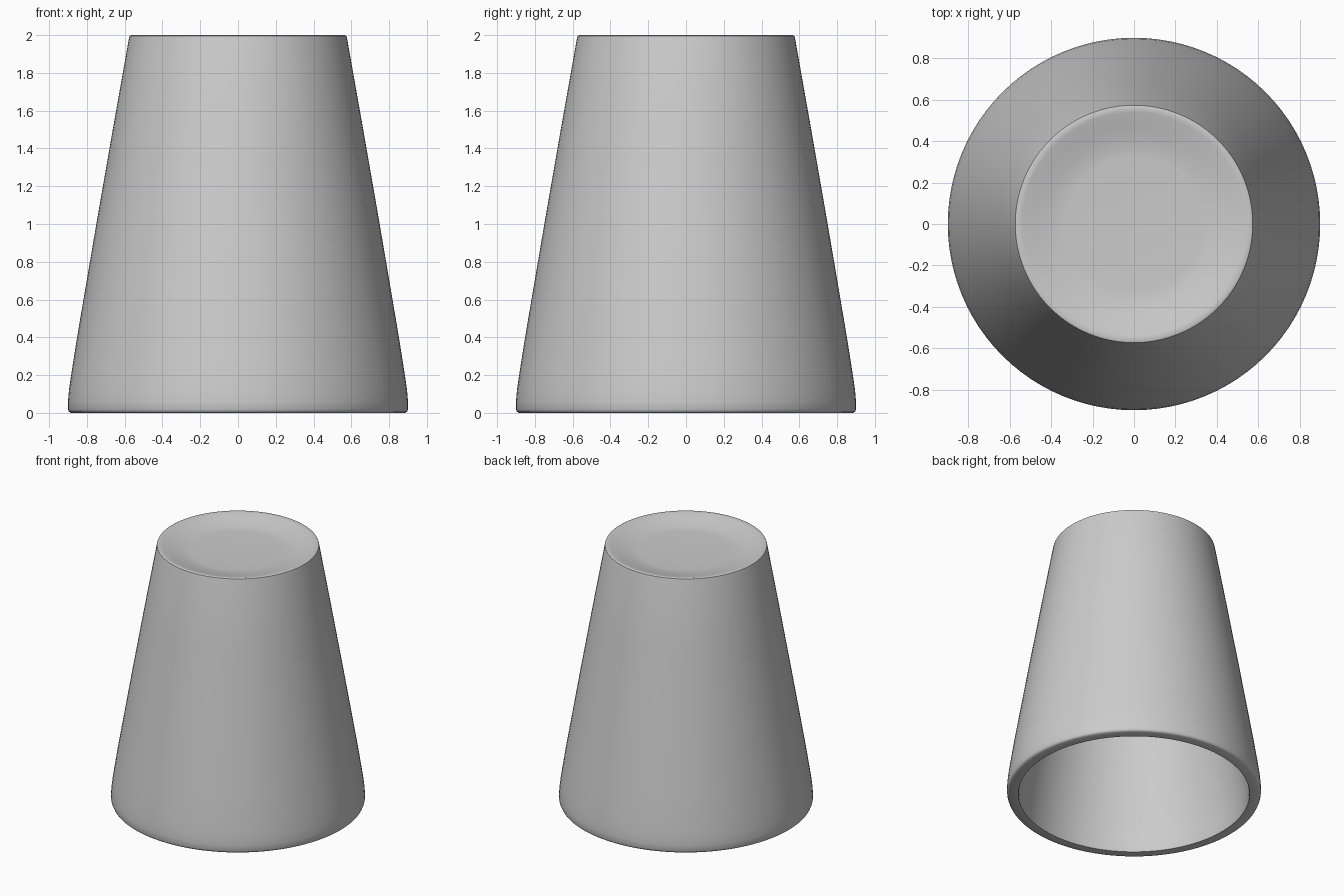
import bpy, bmesh, math

if "Cube" in bpy.data.objects:
    bpy.data.objects.remove(bpy.data.objects["Cube"])

# Cross-section (radius, height): inner ceiling, inner wall, bottom lip, outer wall, sunken top
profile = [
    (0, 1.87), (0.33, 1.87), (0.44, 1.89), (0.50, 1.90),
    (0.67, 1.0), (0.77, 0.4), (0.80, 0.2), (0.812, 0.1), (0.815, 0.02), (0.82, 0.0),
    (0.885, 0.0), (0.895, 0.006), (0.90, 0.018), (0.90, 0.06), (0.895, 0.12), (0.882, 0.21),
    (0.852, 0.4), (0.75, 1.0), (0.663, 1.5), (0.577, 1.985), (0.574, 1.996), (0.565, 2.0),
    (0.54, 1.995), (0.48, 1.978), (0.41, 1.96), (0.36, 1.952), (0.33, 1.95), (0, 1.95),
]

# Lathe the cross-section into an upturned cup
bm = bmesh.new()
verts = [bm.verts.new((r, 0, z)) for r, z in profile]
edges = [bm.edges.new(pair) for pair in zip(verts, verts[1:])]
bmesh.ops.spin(bm, geom=verts + edges, cent=(0, 0, 0), axis=(0, 0, 1),
               angle=math.tau, steps=96, use_merge=True)
bmesh.ops.remove_doubles(bm, verts=bm.verts, dist=1e-5)
bmesh.ops.recalc_face_normals(bm, faces=bm.faces)
mesh = bpy.data.meshes.new("upturned_cup")
bm.to_mesh(mesh)
bm.free()

cup = bpy.data.objects.new("upturned_cup", mesh)
bpy.context.collection.objects.link(cup)
bpy.context.view_layer.objects.active = cup
cup.select_set(True)
bpy.ops.object.shade_smooth_by_angle(angle=math.radians(40))
